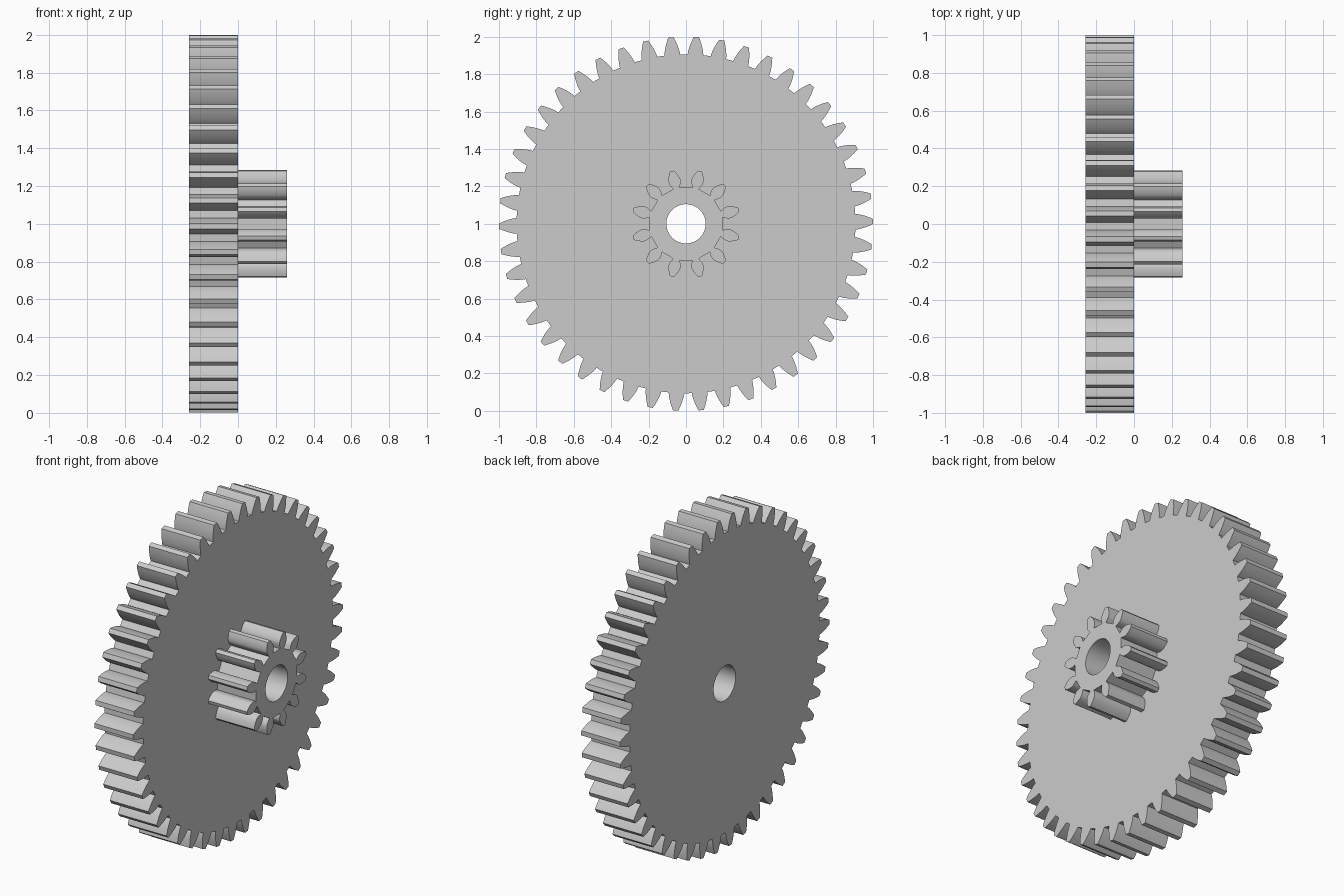
import bpy, bmesh, math
from mathutils import Matrix

cube = bpy.data.objects.get("Cube")
if cube:
    bpy.data.objects.remove(cube, do_unlink=True)

MODULE = 2 / 48
PRESSURE = math.radians(20)
BACKLASH = 0.002
HOLE_RADIUS = 0.105

grey = bpy.data.materials.new("plain grey")
grey.use_nodes = True
colour = (0.6, 0.6, 0.6, 1)
grey.diffuse_color = colour
grey.node_tree.nodes["Principled BSDF"].inputs["Base Color"].default_value = colour


def involute(angle):
    return math.tan(angle) - angle


def polar(radius, angle):
    return radius * math.cos(angle), radius * math.sin(angle)


def gear_outline(teeth, phase, neck):
    """Involute tooth outline; neck is the half angle left at an undercut root."""
    pitch = MODULE * teeth / 2
    base = pitch * math.cos(PRESSURE)
    tip, root = pitch + MODULE, pitch - 1.25 * MODULE
    start = max(base, root)

    def half_angle(r):
        half = math.pi / (2 * teeth) - BACKLASH / pitch
        return half + involute(PRESSURE) - involute(math.acos(min(1, base / r)))

    steps = 8
    flank = [(r, half_angle(r)) for r in
             (start + (tip - start) * i / steps for i in range(steps + 1))]
    if root < base:
        wide = half_angle(base)
        under = [(root + (base - root) * t, neck + (wide - neck) * math.sin(t * math.pi / 2))
                 for t in (0, 0.25, 0.5, 0.75)]
        flank = under + flank
    points = []
    for k in range(teeth):
        mid = phase + k * math.tau / teeth
        points += [polar(r, mid - a) for r, a in flank]
        points += [polar(r, mid + a) for r, a in reversed(flank)]
    return points


def add_gear(name, outline, x_min, x_max):
    """Extrude the outline with a round bore along the x axis."""
    curve = bpy.data.curves.new(name + "_profile", "CURVE")
    curve.dimensions = "2D"
    curve.fill_mode = "BOTH"
    curve.extrude = (x_max - x_min) / 2
    bore = [polar(HOLE_RADIUS, i * math.tau / 64) for i in range(64)]
    for loop in (outline, bore):
        spline = curve.splines.new("POLY")
        spline.points.add(len(loop) - 1)
        for point, (u, v) in zip(spline.points, loop):
            point.co = (u, v, 0, 1)
        spline.use_cyclic_u = True
    helper = bpy.data.objects.new(name + "_profile", curve)
    bpy.context.collection.objects.link(helper)
    graph = bpy.context.evaluated_depsgraph_get()
    mesh = bpy.data.meshes.new_from_object(helper.evaluated_get(graph))
    bpy.data.objects.remove(helper, do_unlink=True)

    # Stand the disc upright with its axis along x
    axes = Matrix(((0, 0, 1), (1, 0, 0), (0, 1, 0))).to_4x4()
    mesh.transform(Matrix.Translation(((x_min + x_max) / 2, 0, 1)) @ axes)
    bm = bmesh.new()
    bm.from_mesh(mesh)
    bmesh.ops.remove_doubles(bm, verts=bm.verts, dist=0.00001)
    bmesh.ops.recalc_face_normals(bm, faces=bm.faces)
    bm.to_mesh(mesh)
    bm.free()
    mesh.materials.clear()
    mesh.materials.append(grey)
    mesh.name = name
    gear = bpy.data.objects.new(name, mesh)
    bpy.context.collection.objects.link(gear)
    bpy.ops.object.select_all(action="DESELECT")
    gear.select_set(True)
    bpy.context.view_layer.objects.active = gear
    bpy.ops.object.shade_smooth_by_angle(angle=math.radians(25))


# Large wheel and the small pinion on its right face
add_gear("large_gear", gear_outline(46, math.radians(86.8), 0), -0.258, 0)
add_gear("small_pinion", gear_outline(12, math.radians(15), math.radians(5)), 0, 0.258)
